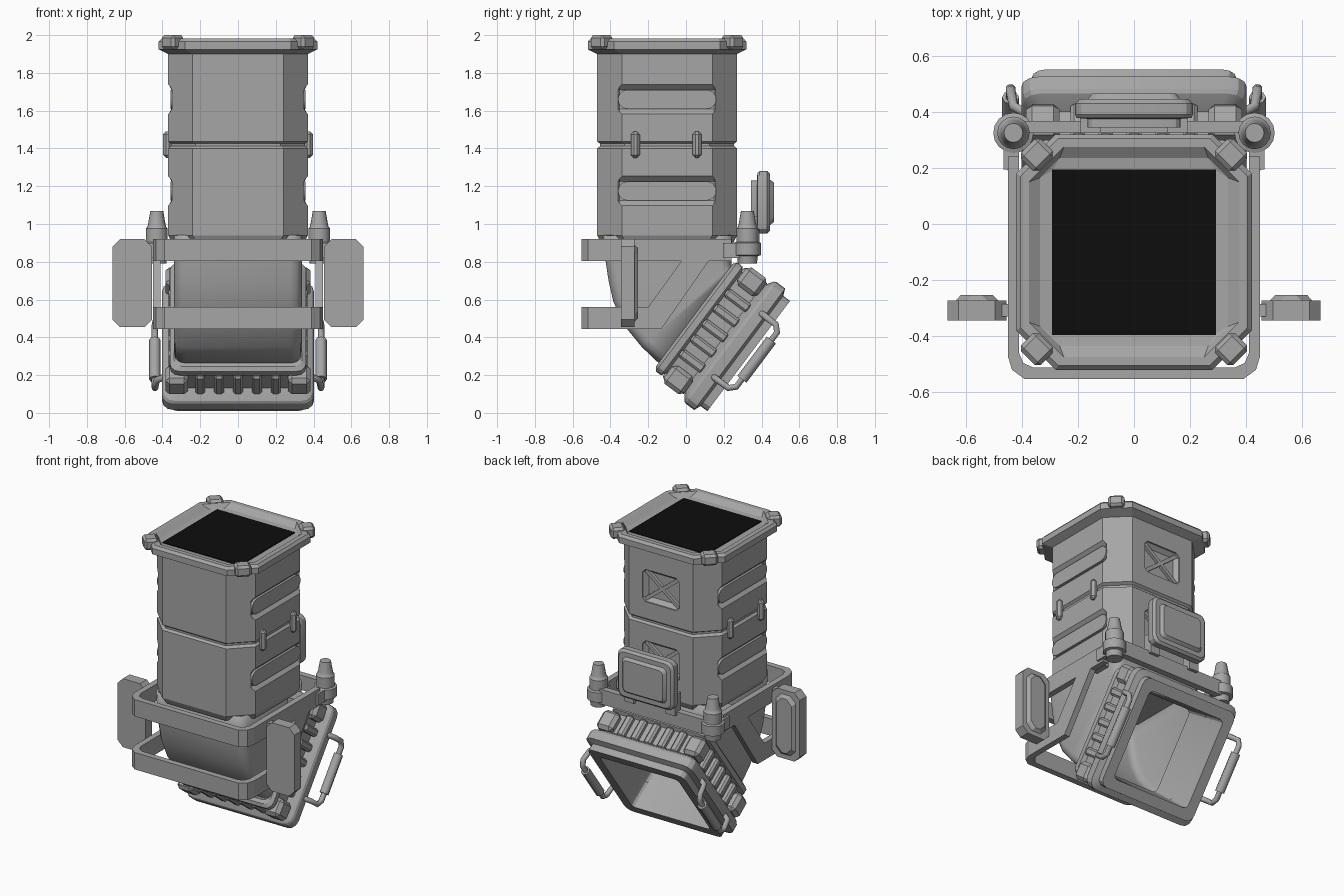
import bpy, bmesh, math
from mathutils import Matrix, Vector

if "Cube" in bpy.data.objects:
    bpy.data.objects.remove(bpy.data.objects["Cube"])

CY = -0.10                                   # shaft centre line in y
I = Matrix.Identity(4)
# Tilted mouth frame: x stays, second axis climbs backward, third axis points out of the mouth
MOUTH = Matrix(((1, 0, 0, 0), (0, .6, .8, .44 * .6), (0, .8, -.6, .44 * .8), (0, 0, 0, 1)))
# Frame for side profiles: (y, z) outline extruded along x
SIDE = Matrix(((0, 0, 1, 0), (1, 0, 0, 0), (0, 1, 0, 0), (0, 0, 0, 1)))


def material(name, rgb):
    m = bpy.data.materials.new(name)
    m.diffuse_color = (*rgb, 1)
    m.use_nodes = True
    m.node_tree.nodes["Principled BSDF"].inputs["Base Color"].default_value = m.diffuse_color
    return m


GREY = material("painted grey", (.38, .38, .38))
BLACK = material("black", (.004, .004, .004))


def finish(name, bm, mtx=I, smooth=None, mat=GREY):
    bm.transform(mtx)
    bmesh.ops.recalc_face_normals(bm, faces=bm.faces)
    me = bpy.data.meshes.new(name)
    bm.to_mesh(me)
    bm.free()
    me.materials.append(mat)
    ob = bpy.data.objects.new(name, me)
    bpy.context.collection.objects.link(ob)
    if smooth:
        activate(ob)
        bpy.ops.object.shade_smooth_by_angle(angle=math.radians(smooth))
    return ob


def activate(ob):
    bpy.ops.object.select_all(action='DESELECT')
    ob.select_set(True)
    bpy.context.view_layer.objects.active = ob


def ring(hx, hy, c, seg=1):
    """Rectangle outline with chamfered (seg=1) or rounded corners."""
    pts = []
    for k, (sx, sy) in enumerate(((1, 1), (-1, 1), (-1, -1), (1, -1))):
        for i in range(seg + 1):
            a = math.pi / 2 * (k + i / seg)
            pts.append((sx * (hx - c) + c * math.cos(a), sy * (hy - c) + c * math.sin(a)))
    return pts


def loft(name, rings, mtx=I, caps=True, loop=False, smooth=None, mat=GREY):
    bm = bmesh.new()
    vs = [[bm.verts.new(p) for p in r] for r in rings]
    n = len(vs[0])
    for a, b in list(zip(vs, vs[1:])) + ([(vs[-1], vs[0])] if loop else []):
        for i in range(n):
            j = (i + 1) % n
            bm.faces.new((a[i], a[j], b[j], b[i]))
    if caps and not loop:
        bm.faces.new(vs[0])
        bm.faces.new(vs[-1])
    return finish(name, bm, mtx, smooth, mat)


def prism(name, pts, z0, z1, mtx=I):
    return loft(name, [[(x, y, z) for x, y in pts] for z in (z0, z1)], mtx)


def box(name, lo, hi, bevel=0, mtx=I, mat=GREY, seg=1):
    bm = bmesh.new()
    bmesh.ops.create_cube(bm, size=1)
    for v in bm.verts:
        v.co = [(a + b) / 2 + c * (b - a) for a, b, c in zip(lo, hi, v.co)]
    if bevel:
        bmesh.ops.bevel(bm, geom=bm.edges[:], offset=bevel, segments=seg, profile=.5, affect='EDGES')
    return finish(name, bm, mtx, None, mat)


def lathe(name, prof, x, y, sides=16):
    rings = [[(x + r * math.cos(2 * math.pi * i / sides), y + r * math.sin(2 * math.pi * i / sides), z)
              for i in range(sides)] for r, z in prof]
    return loft(name, rings, smooth=35)


def tube(name, pts, radius, mtx=I):
    cu = bpy.data.curves.new(name, 'CURVE')
    cu.dimensions = '3D'
    cu.bevel_depth, cu.bevel_resolution, cu.use_fill_caps = radius, 2, True
    sp = cu.splines.new('POLY')
    sp.points.add(len(pts) - 1)
    for p, q in zip(sp.points, pts):
        p.co = (*(mtx @ Vector(q)), 1)
    cu.materials.append(GREY)
    ob = bpy.data.objects.new(name, cu)
    bpy.context.collection.objects.link(ob)
    activate(ob)
    bpy.ops.object.convert(target='MESH')
    bpy.ops.object.shade_smooth_by_angle(angle=math.radians(50))


def level(h, c, z):
    return [(x, y + CY, z) for x, y in ring(h, h, c + .0001)]


def stretch(pts):                            # chamfer ring drawn as eight straight points
    return pts


# Octagonal shaft with a seam groove
shaft = loft("shaft", [level(h, .13, z) for h, z in
             ((.35, .90), (.37, .94), (.37, 1.40), (.355, 1.412), (.355, 1.425), (.37, 1.437), (.37, 1.91))])


def carve(lo, hi, bevel):
    cut = box("cutter", lo, hi, bevel)
    cut.hide_render = True
    activate(shaft)
    md = shaft.modifiers.new("cut", 'BOOLEAN')
    md.operation, md.object, md.solver = 'DIFFERENCE', cut, 'EXACT'
    bpy.ops.object.modifier_apply(modifier="cut")
    bpy.data.objects.remove(cut)


for z in (1.175, 1.66):
    # Long side recesses holding a raised capsule
    for s in (-1, 1):
        xs = sorted((s * .342, s * .46))
        carve((xs[0], -.38, z - .078), (xs[1], .175, z + .078), .028)
        pill = [(y + CY, w + z) for y, w in ring(.26, .05, .0499, 5)]
        prism("side_capsule", pill, s * .33, s * .358, SIDE)
    # Rear recess with crossed braces
    carve((-.14, .235, z - .11), (.14, .40, z + .11), .025)
    for s in (-1, 1):
        box("rear_brace", (-.155, .225, -.012), (.155, .255, .012), 0,
            Matrix.Translation((0, 0, z)) @ Matrix.Rotation(s * .66, 4, 'Y'))

# Seam clips
for s in (-1, 1):
    for y in (-.268, .058):
        xs = sorted((s * .35, s * .397))
        box("seam_clip", (xs[0], y - .024, 1.35), (xs[1], y + .024, 1.49), .016)

# Top flange, dark opening and corner clamps
loft("top_flange", [level(h, c, z) for h, c, z in
     ((.37, .13, 1.90), (.42, .14, 1.925), (.42, .14, 1.965), (.405, .135, 1.982), (.375, .125, 1.982),
      (.335, .07, 1.955), (.292, .001, 1.95))])
box("dark_opening", (-.293, CY - .295, 1.948), (.293, CY + .295, 1.955), 0, mat=BLACK)
for k in range(4):
    m = Matrix.Translation((0, CY, 0)) @ Matrix.Rotation(math.radians(45 + 90 * k), 4, 'Z')
    box("corner_clamp", (.445, -.05, 1.925), (.535, .05, 2.0), .015, m)

# Curved elbow: rounded sections fanned between outer and inner bends
front = [(-.44, .94), (-.425, .80), (-.41, .70), (-.385, .59), (-.325, .46), (-.235, .35), (-.12, .24)]
back = [(.245, .94), (.24, .82), (.24, .81), (.24, .80), (.24, .79), (.24, .78), (.25, .77)]
sections = []
for f, b in zip(front, back):
    f, b = Vector((0, *f)), Vector((0, *b))
    mid, d = (f + b) / 2, (b - f) / 2
    sections.append([mid + Vector((x, 0, 0)) + d * (y / .34) for x, y in ring(.338, .34, .06, 3)])
elbow = loft("elbow", sections, caps=False, smooth=35)
wall = elbow.modifiers.new("wall", 'SOLIDIFY')
wall.thickness, wall.offset = .015, -1

# Mouth collar and lip, one closed section
loft("mouth", [[(x, y, n) for x, y in ring(h, h, c, 3)] for h, c, n in
     ((.34, .05, -.275), (.36, .05, -.26), (.36, .05, -.225), (.335, .04, -.21), (.335, .04, -.08),
      (.365, .05, -.065), (.395, .06, -.045), (.402, .06, -.03), (.402, .06, .025), (.365, .05, .04),
      (.365, .05, .085), (.295, .03, .085), (.295, .03, .04), (.275, .03, -.27))],
     MOUTH, loop=True, smooth=25)
for k in range(4):
    m = MOUTH @ Matrix.Rotation(math.pi / 2 * k, 4, 'Z')
    for i in range(-2, 3):
        box("mouth_rib", (.32, i * .1 - .026, -.215), (.368, i * .1 + .026, -.06), .012, m)
    box("mouth_corner_block", (.265, .265, -.205), (.385, .385, -.07), .022, m)

# Carrying handles on both sides of the mouth
for s in (-1, 1):
    path = [(.385, -.2, .0), (.43, -.2, .03), (.44, -.2, .10), (.44, -.17, .13),
            (.44, .19, .13), (.44, .22, .10), (.43, .22, .03), (.385, .22, .0)]
    tube("handle", [(s * x, u, n) for x, u, n in path], .018, MOUTH)
    tube("handle_grip", [(s * .44, -.12, .13), (s * .44, .14, .13)], .03, MOUTH)


# Strap frame round the elbow
def strap(name, end, z0, z1):
    half = [(.45, end), (.45, -.47), (.435, -.52), (.39, -.553)]
    inner = [(.36, -.512), (.395, -.495), (.41, -.46), (.41, end)]
    flip = lambda p: [(-x, y) for x, y in reversed(p)]
    prism(name, half + flip(half) + flip(inner) + inner, z0, z1)


strap("upper_strap", .24, .805, .92)
strap("lower_strap", -.24, .445, .56)
box("rear_crossbar", (-.41, .325, .82), (.41, .368, .92))
for s in (-1, 1):
    prism("diagonal_brace", [(-.24, .445), (-.13, .445), (.124, .81), (-.02, .81), (-.20, .56), (-.24, .56)],
          s * .41, s * .45, SIDE)
    xs = sorted((s * .335, s * .41))
    box("strap_bracket", (xs[0], .05, .84), (xs[1], .16, .90))
    xs = sorted((s * .41, s * .465))
    box("post_arm", (xs[0], .195, .82), (xs[1], .34, .90))
    # Knobbed corner posts
    lathe("post", [(.05, .79), (.055, .83), (.072, .835), (.072, .90), (.058, .905), (.058, .975), (.05, .985),
                   (.046, 1.0), (.034, 1.07)], s * .43, .325)
    # Side wing plates with a raised rear panel
    for name, grow, y0, y1, slope in (("wing_plate", 0, -.345, -.272, 0), ("wing_panel", -.03, -.272, -.253, .018)):
        rings = [[(s * .56 + x, y, .687 + z) for x, z in ring(.105 + grow - t, .233 + grow - t, .04)]
                 for y, t in ((y0, 0), (y1, slope))]
        loft(name, rings)
    xs = sorted((s * .44, s * .47))
    box("wing_mount", (xs[0], -.33, .82), (xs[1], -.285, .90))
    # Brackets for the rear box
    xs = sorted((s * .12, s * .19))
    box("box_bracket", (xs[0], .325, .90), (xs[1], .39, 1.04))

# Rear equipment box with a raised cushion face
loft("rear_box", [[(x, y, 1.115 + z) for x, z in ring(w, h, c, 3)] for w, h, c, y in
     ((.165, .115, .03, .345), (.165, .115, .03, .375), (.205, .155, .04, .378), (.21, .165, .045, .39),
      (.21, .165, .045, .43), (.195, .15, .04, .445), (.165, .12, .03, .445), (.15, .105, .03, .465))], smooth=25)
